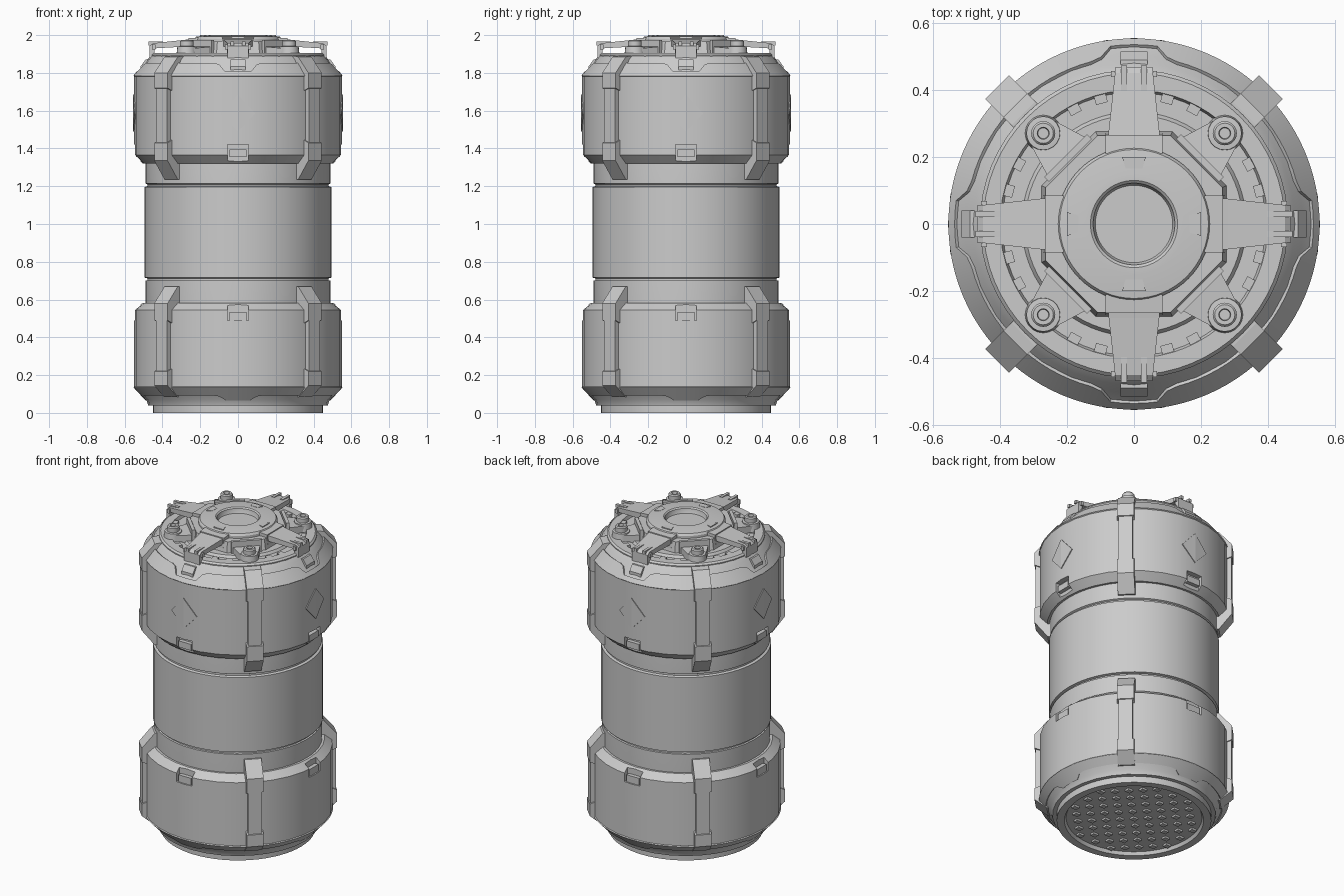
import bpy, bmesh, math
from mathutils import Matrix, Vector

if "Cube" in bpy.data.objects:
    bpy.data.objects.remove(bpy.data.objects["Cube"])

AXES = [i * math.pi / 2 for i in range(4)]
DIAGS = [a + math.pi / 4 for a in AXES]


def finish(name, bm, smooth=True):
    bmesh.ops.remove_doubles(bm, verts=bm.verts, dist=1e-5)
    bmesh.ops.recalc_face_normals(bm, faces=bm.faces)
    me = bpy.data.meshes.new(name)
    bm.to_mesh(me)
    bm.free()
    if smooth:
        me.shade_smooth()
        me.set_sharp_from_angle(angle=math.radians(25))
    ob = bpy.data.objects.new(name, me)
    bpy.context.collection.objects.link(ob)
    return ob


def lathe(name, prof, n=64, start=0.0, centres=((0, 0),)):
    """Revolve an (r, z) profile; profiles that begin on the axis stay open, others close."""
    bm = bmesh.new()
    closed = prof[0][0] > 0
    for cx, cy in centres:
        rings = [[bm.verts.new((cx + r * math.cos(start + 2 * math.pi * i / n),
                                cy + r * math.sin(start + 2 * math.pi * i / n), z))
                  for i in range(n)] for r, z in prof]
        pairs = list(zip(rings, rings[1:])) + ([(rings[-1], rings[0])] if closed else [])
        for a, b in pairs:
            for i in range(n):
                j = (i + 1) % n
                bm.faces.new((a[i], a[j], b[j], b[i]))
    bmesh.ops.remove_doubles(bm, verts=bm.verts, dist=1e-5)
    bmesh.ops.dissolve_degenerate(bm, edges=bm.edges, dist=1e-6)
    return finish(name, bm)


def radial(name, prof, width, angles):
    """Extrude an (r, z) outline sideways by +-width(r), repeated at each angle."""
    bm = bmesh.new()
    w = width if callable(width) else (lambda r: width)
    for ang in angles:
        rot = Matrix.Rotation(ang, 3, 'Z')
        a = [bm.verts.new(rot @ Vector((r, -w(r), z))) for r, z in prof]
        b = [bm.verts.new(rot @ Vector((r, w(r), z))) for r, z in prof]
        bm.faces.new(a)
        bm.faces.new(b[::-1])
        for i in range(len(prof)):
            j = (i + 1) % len(prof)
            bm.faces.new((a[i], b[i], b[j], a[j]))
    return finish(name, bm, False)


def blocks(name, r0, r1, z0, z1, width, angles):
    return radial(name, [(r0, z0), (r1, z0), (r1, z1), (r0, z1)], width, angles)


def shell_band(name, start, end, t_plain, t_tab, depth, n=96):
    """Raised sleeve on a chamfer whose edge steps in or out at the four faces."""
    s, e = Vector(start), Vector(end)
    d = (e - s).normalized()
    nrm = Vector((abs(d.y), abs(d.x) * (1 if d.y > 0 else -1))) * depth
    bm = bmesh.new()
    loops = []
    for i in range(n):
        a = 2 * math.pi * i / n
        off = abs((a + math.pi / 4) % (math.pi / 2) - math.pi / 4) * 0.52
        k = min(max((off - 0.07) / 0.04, 0), 1)
        m = s.lerp(e, t_tab + (t_plain - t_tab) * k)
        sec = (s - nrm, s + nrm, m + nrm, m - nrm)
        loops.append([bm.verts.new((p.x * math.cos(a), p.x * math.sin(a), p.y)) for p in sec])
    for i in range(n):
        a, b = loops[i], loops[(i + 1) % n]
        for k in range(4):
            bm.faces.new((a[k], b[k], b[(k + 1) % 4], a[(k + 1) % 4]))
    return finish(name, bm)


# Inner drum with two seam grooves, recessed underside and stepped deck
lathe("core_drum", [(0, .02), (.395, .02), (.405, 0), (.45, 0), (.45, .05), (.47, .06), (.49, .5),
                    (.49, .70), (.48, .702), (.48, .712), (.495, .716), (.495, 1.195),
                    (.48, 1.20), (.48, 1.21), (.49, 1.215), (.49, 1.40), (.46, 1.80),
                    (.46, 1.895), (.45, 1.905), (.40, 1.905), (.393, 1.885), (.335, 1.885),
                    (.325, 1.90), (0, 1.90)])

# Wide end caps
lower = lathe("lower_cap", [(.44, .04), (.475, .04), (.485, .07), (.55, .14), (.55, .545),
                            (.505, .582), (.44, .582)], 32)
upper = lathe("upper_cap", [(.44, 1.32), (.505, 1.32), (.55, 1.365), (.55, 1.78), (.505, 1.83),
                            (.48, 1.87), (.455, 1.895), (.44, 1.895)], 32)
shell_band("upper_shell_edge", (.549, 1.781), (.487, 1.862), .85, .3, .006)
shell_band("lower_shell_edge", (.549, .139), (.485, .07), .62, 1.0, .006)

# Latch notches cut in the caps, with a latch block in each
for label, cap, z0, z1, b0, b1 in (("lower", lower, .49, .62, .49, .535),
                                   ("upper", upper, 1.28, 1.42, 1.355, 1.395)):
    cut = blocks(label + "_notch_cutter", .515, .65, z0, z1, .056, AXES)
    cut.hide_render = True
    cut.hide_set(True)
    mod = cap.modifiers.new("notches", 'BOOLEAN')
    mod.operation = 'DIFFERENCE'
    mod.object = cut
    blocks(label + "_latch", .49, .54, b0, b1, .045, AXES)

# Diagonal straps: wide feet at both ends, slimmer bar between
radial("upper_strap_top", [(.43, 1.89), (.467, 1.89), (.50, 1.885), (.577, 1.80), (.577, 1.72),
                           (.53, 1.70), (.43, 1.80)], .05, DIAGS)
radial("upper_strap_bar", [(.53, 1.36), (.572, 1.36), (.572, 1.76), (.53, 1.76)], .041, DIAGS)
radial("upper_strap_foot", [(.47, 1.235), (.50, 1.235), (.577, 1.335), (.577, 1.43), (.53, 1.45),
                            (.47, 1.40)], .05, DIAGS)
radial("lower_strap_top", [(.47, .67), (.50, .67), (.577, .58), (.577, .49), (.53, .47),
                           (.47, .52)], .05, DIAGS)
radial("lower_strap_bar", [(.53, .16), (.572, .16), (.572, .55), (.53, .55)], .041, DIAGS)
radial("lower_strap_foot", [(.46, .085), (.505, .085), (.577, .145), (.577, .22), (.53, .24),
                            (.46, .18)], .05, DIAGS)

# Thin diamond plates on the four faces of the upper cap
bm = bmesh.new()
for ang in AXES:
    rings = []
    for rad in (.54, .555):
        pts = []
        for u, z in ((-.09, 1.585), (0, 1.49), (.09, 1.585), (0, 1.685)):
            a = ang + u / .55
            pts.append(bm.verts.new((rad * math.cos(a), rad * math.sin(a), z)))
        rings.append(pts)
    a, b = rings
    for q in (a, b):
        bm.faces.new((q[0], q[1], q[3]))
        bm.faces.new((q[1], q[2], q[3]))
    for i in range(4):
        bm.faces.new((a[i], a[(i + 1) % 4], b[(i + 1) % 4], b[i]))
finish("diamond_plates", bm, False)

# Lid hub: octagonal base, round ring with a dished well, four slot plates
lathe("hub_base", [(0, 1.89), (.30, 1.89), (.285, 1.965), (0, 1.965)], 8, math.pi / 8)
lathe("hub_ring", [(0, 1.955), (.11, 1.955), (.118, 1.97), (.122, 1.993), (.13, 2.0), (.15, 2.0),
                   (.222, 1.992), (.23, 1.98), (.23, 1.92), (0, 1.92)])
radial("hub_slot_plates", [(.165, 1.98), (.20, 1.98), (.20, 2.0), (.165, 2.0)],
       lambda r: .025 + .3 * (r - .165), AXES)

# Four tapered bridge arms, their hinge blocks, end clips and small catches
radial("lid_arms", [(.21, 1.985), (.28, 1.975), (.45, 1.957), (.468, 1.942), (.468, 1.88),
                    (.445, 1.88), (.44, 1.93), (.27, 1.94), (.21, 1.94)],
       lambda r: .083 - .11 * (r - .21), AXES)
radial("arm_roots", [(.21, 1.89), (.275, 1.89), (.265, 1.983), (.21, 1.987)], .085, AXES)
blocks("arm_end_pins", .438, .456, 1.925, 1.95, .068, AXES)
bm = bmesh.new()
for ang in AXES:
    for side in (-1, 1):
        m = (Matrix.Rotation(ang, 4, 'Z') @ Matrix.Translation((.435, side * .03, 1.955))
             @ Matrix.Diagonal((.075, .018, .02, 1)))
        bmesh.ops.create_cube(bm, size=1, matrix=m)
finish("arm_end_clips", bm, False)
radial("rim_catches", [(.46, 1.81), (.515, 1.81), (.515, 1.835), (.49, 1.87), (.46, 1.87)],
       .04, AXES)

# Diagonal fins, lugs and bolts between the arms
blocks("hub_fins", .268, .288, 1.90, 1.975, .09, DIAGS)
radial("bolt_lugs", [(.27, 1.89), (.41, 1.89), (.41, 1.915), (.385, 1.93), (.27, 1.94)],
       lambda r: .085 - .3 * (r - .27), DIAGS)
spots = [(.383 * math.cos(a), .383 * math.sin(a)) for a in DIAGS]
lathe("bolt_collars", [(0, 1.89), (.056, 1.89), (.05, 1.94), (0, 1.945)], 20, 0, spots)
lathe("bolts", [(0, 1.92), (.036, 1.92), (.036, 1.968), (.03, 1.975), (.018, 1.975),
                (.016, 1.96), (0, 1.96)], 20, 0, spots)

# Small teeth in the deck channel
blocks("channel_teeth", .372, .398, 1.88, 1.903, .018,
       [a + s for a in AXES for s in (-.48, -.26, .26, .48)])

# Staggered grip studs on the recessed underside
bm = bmesh.new()
for i in range(-7, 8):
    for j in range(-7, 8):
        x, y = i * .058, j * .058
        if (i + j) % 2 == 0 and math.hypot(x, y) < .37:
            bmesh.ops.create_cube(bm, size=1, matrix=Matrix.Translation((x, y, .016))
                                  @ Matrix.Diagonal((.035, .03, .016, 1)))
finish("grip_studs", bm, False)
